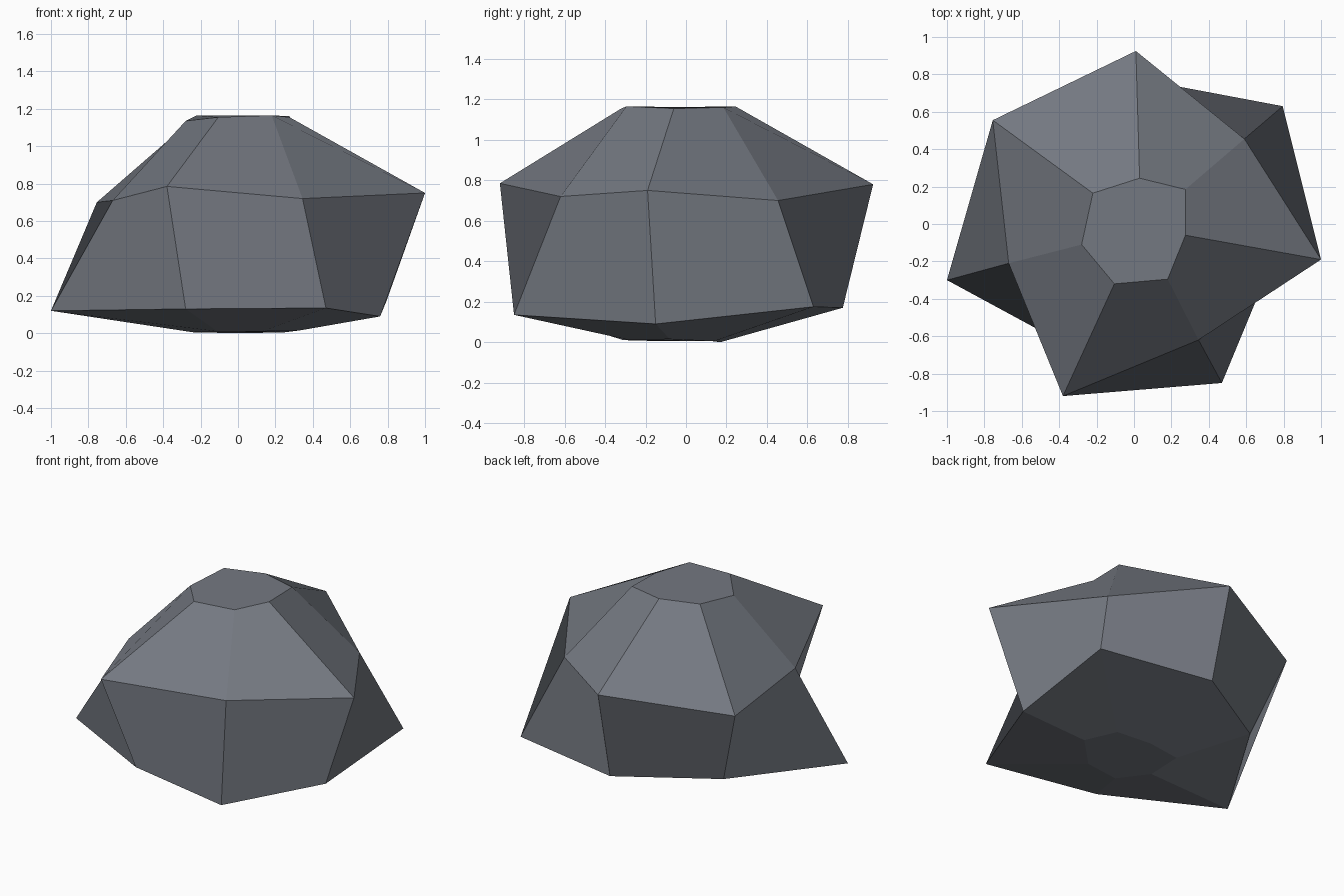
import bpy
import bmesh

SIDES = 7

cube = bpy.data.objects.get("Cube")
if cube:
    bpy.data.objects.remove(cube, do_unlink=True)


def make_material(name, colour):
    mat = bpy.data.materials.new(name)
    mat.use_nodes = True
    mat.diffuse_color = colour
    shader = mat.node_tree.nodes["Principled BSDF"]
    shader.inputs["Base Color"].default_value = colour
    shader.inputs["Roughness"].default_value = 0.9
    return mat


def loft(bm, rings):
    """Join closed rings with flat quads and cap both ends."""
    loops = [[bm.verts.new(point) for point in ring] for ring in rings]
    for low, high in zip(loops, loops[1:]):
        for i in range(SIDES):
            j = (i + 1) % SIDES
            # Starting at low[j] folds each quad from low[j] to high[i]
            bm.faces.new((low[j], high[j], high[i], low[i]))
    bm.faces.new(loops[0][::-1])
    bm.faces.new(loops[-1])


# Irregular seven-sided rings, each counter-clockwise from the +x side
underside = [(.33, -.08, .015), (.25, .14, .005), (.01, .17, 0), (-.23, .13, .005),
             (-.24, -.12, .005), (-.11, -.31, .01), (.13, -.28, .01)]
lower_belt = [(.76, -.15, .09), (.795, .63, .175), (.025, .775, .17), (-.575, .42, .175),
              (-1, -.3, .12), (-.28, -.69, .13), (.47, -.85, .135)]
upper_belt = [(1, -.19, .75), (.59, .455, .7), (.01, .925, .78), (-.755, .555, .7),
              (-.67, -.21, .71), (-.38, -.92, .785), (.345, -.62, .72)]
crown = [(.275, -.06, 1.155), (.275, .185, 1.16), (.03, .245, 1.165), (-.22, .165, 1.165),
         (-.28, -.11, 1.135), (-.105, -.32, 1.155), (.18, -.295, 1.165)]

# Boulder body
bm = bmesh.new()
loft(bm, [underside, lower_belt, upper_belt, crown])
mesh = bpy.data.meshes.new("boulder")
bm.to_mesh(mesh)
bm.free()

mesh.materials.append(make_material("slate grey", (.175, .19, .22, 1)))
boulder = bpy.data.objects.new("boulder", mesh)
bpy.context.collection.objects.link(boulder)
